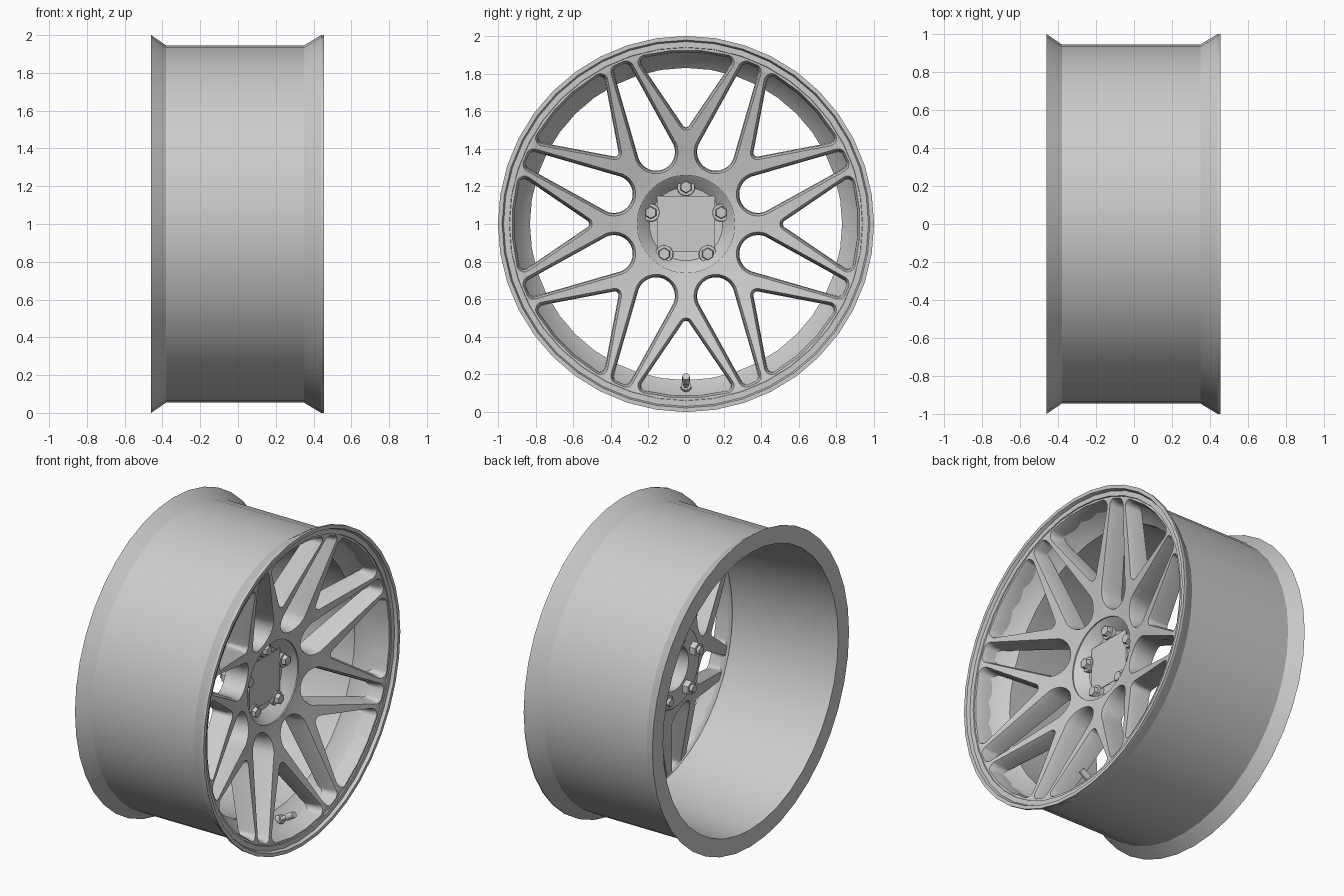
import bpy, bmesh, math
from mathutils import Vector

if "Cube" in bpy.data.objects:
    bpy.data.objects.remove(bpy.data.objects["Cube"])

metal = bpy.data.materials.new("light grey metal")
metal.use_nodes = True
GREY = (0.6, 0.6, 0.6, 1)
metal.diffuse_color = GREY
metal.node_tree.nodes["Principled BSDF"].inputs["Base Color"].default_value = GREY


def finish(bm, name, angle=30):
    bmesh.ops.recalc_face_normals(bm, faces=bm.faces)
    mesh = bpy.data.meshes.new(name)
    bm.to_mesh(mesh)
    bm.free()
    mesh.materials.append(metal)
    obj = bpy.data.objects.new(name, mesh)
    bpy.context.collection.objects.link(obj)
    bpy.ops.object.select_all(action='DESELECT')
    obj.select_set(True)
    bpy.context.view_layer.objects.active = obj
    bpy.ops.object.shade_smooth_by_angle(angle=math.radians(angle))
    return obj


def polar(r, a):
    return Vector((r * math.cos(a), r * math.sin(a)))


def circle(r, n):
    return [polar(r, math.tau * i / n) for i in range(n)]


def bridge(bm, a, b):
    n = len(a)
    for i in range(n):
        bm.faces.new((a[i], a[(i + 1) % n], b[(i + 1) % n], b[i]))


def add_loop(bm, points, depth):
    """Ring of vertices across the wheel axis; depth gives x from the radius."""
    return [bm.verts.new((depth(p.length), p.x, 1 + p.y)) for p in points]


def lathe(name, profile, n=40):
    """Closed (x, radius) profile spun round the wheel axis."""
    bm = bmesh.new()
    rings = [add_loop(bm, circle(r, n), lambda _, x=x: x) for x, r in profile]
    for i, ring in enumerate(rings):
        bridge(bm, ring, rings[(i + 1) % len(rings)])
    return finish(bm, name)


def rod(name, start, end, r1, r2, sides):
    bm = bmesh.new()
    start, end = Vector(start), Vector(end)
    bmesh.ops.create_cone(bm, cap_ends=True, segments=sides, radius1=r1, radius2=r2,
                          depth=(end - start).length)
    turn = (end - start).to_track_quat('Z', 'Y').to_matrix()
    for v in bm.verts:
        v.co = turn @ v.co + (start + end) / 2
    return finish(bm, name)


def hull_outline(discs, grow, steps=40):
    """Outline wrapped round discs (centre, radius), grown evenly, long edges split."""
    def wrap(extra):
        pts = []
        for i in range(steps):
            d = polar(1, math.tau * (i + 0.5) / steps)
            c, r = max(discs, key=lambda k: k[0].dot(d) + k[1])
            pts.append(c + d * (r + extra))
        return pts
    base, grown = wrap(0), wrap(grow)
    out = []
    for i in range(steps):
        j = (i + 1) % steps
        cuts = max(1, round((base[j] - base[i]).length / 0.06))
        out += [grown[i].lerp(grown[j], k / cuts) for k in range(cuts)]
    return out


def turned(discs, a):
    c, s = math.cos(a), math.sin(a)
    return [(Vector((p.x * c - p.y * s, p.x * s + p.y * c)), r) for p, r in discs]


# Barrel with flared lips and a sloping inner shoulder
lathe("rim_barrel", [
    (-0.46, 1.0), (-0.38, 0.945), (0.35, 0.945), (0.365, 0.955), (0.44, 1.0),
    (0.455, 1.0), (0.455, 0.978), (0.435, 0.97), (0.435, 0.94), (0.33, 0.91),
    (0.25, 0.83), (0.2, 0.83), (-0.38, 0.885), (-0.46, 0.89)])

# Dished spoke face with eight wide windows and eight teardrop windows
def ramp(r):
    return min(1, max(0, (r - 0.28) / 0.65))


def front(r):
    return 0.25 + 0.18 * ramp(r)


def shoulder(r):
    return front(r) - 0.035


def back(r):
    return 0.1 + 0.22 * ramp(r)


wide = [(Vector((0.535, 0)), 0.02)]
wide += [(polar(0.885, math.radians(a)), 0.025) for a in (-14, -9, -4.5, 0, 4.5, 9, 14)]
teardrop = [(Vector((0.415, 0)), 0.1), (Vector((0.885, 0.022)), 0.025),
            (Vector((0.885, -0.022)), 0.025)]

bm = bmesh.new()
front_loops, back_loops = [], []
for radius, count in ((0.965, 80), (0.26, 40)):
    ring = circle(radius, count)
    f, b = add_loop(bm, ring, front), add_loop(bm, ring, back)
    if radius > 0.9:
        for v in b:
            v.co.yz = Vector((0, 1)) + (v.co.yz - Vector((0, 1))) * 0.965
    bridge(bm, f, b)
    front_loops.append(f)
    back_loops.append(b)
for i in range(8):
    for shape, shift in ((wide, 0), (teardrop, 0.5)):
        discs = turned(shape, (i + shift) * math.tau / 8)
        f = add_loop(bm, hull_outline(discs, 0.016), front)
        m = add_loop(bm, hull_outline(discs, 0.004), shoulder)
        b = add_loop(bm, hull_outline(discs, 0), back)
        bridge(bm, f, m)
        bridge(bm, m, b)
        front_loops.append(f)
        back_loops.append(b)
for loops in (front_loops, back_loops):
    # Fill flat, then restore the dish
    saved = {v: v.co.x for loop in loops for v in loop}
    for v in saved:
        v.co.x = 0
    edges = [bm.edges.get((lp[i - 1], lp[i])) for lp in loops for i in range(len(lp))]
    bmesh.ops.triangle_fill(bm, use_beauty=True, use_dissolve=False, edges=edges,
                            normal=(1, 0, 0))
    for v, x in saved.items():
        v.co.x = x
finish(bm, "spoke_face")

# Hub bowl with centre bore, and the square centre plate
lathe("hub_bowl", [(0.25, 0.27), (0.235, 0.25), (0.175, 0.195), (0.17, 0.14),
                   (0.08, 0.14), (0.08, 0.25), (0.1, 0.27)])
bm = bmesh.new()
bmesh.ops.create_cube(bm, size=1)
for v in bm.verts:
    v.co = Vector((0.19 + v.co.x * 0.004, v.co.y * 0.31, 1 + v.co.z * 0.3))
finish(bm, "centre_plate")

# Five lug bolts
for i in range(5):
    p = polar(0.197, math.radians(90 + 72 * i))
    y, z = p.x, 1 + p.y
    rod(f"bolt_seat_{i + 1}", (0.16, y, z), (0.2, y, z), 0.05, 0.046, 20)
    rod(f"bolt_head_{i + 1}", (0.19, y, z), (0.225, y, z), 0.036, 0.03, 6)
    rod(f"bolt_shank_{i + 1}", (0.02, y, z), (0.17, y, z), 0.025, 0.025, 12)
    rod(f"bolt_nut_{i + 1}", (0.04, y, z), (0.085, y, z), 0.045, 0.045, 6)

# Valve stem standing on the inner shoulder
root, tip = Vector((0.28, 0, 0.12)), Vector((0.4, 0, 0.19))
for name, a, b, r in (("valve_base", 0, 0.3, 0.03), ("valve_stem", 0.2, 0.7, 0.016),
                      ("valve_cap", 0.6, 1, 0.022)):
    rod(name, root.lerp(tip, a), root.lerp(tip, b), r, r * 0.9, 12)
